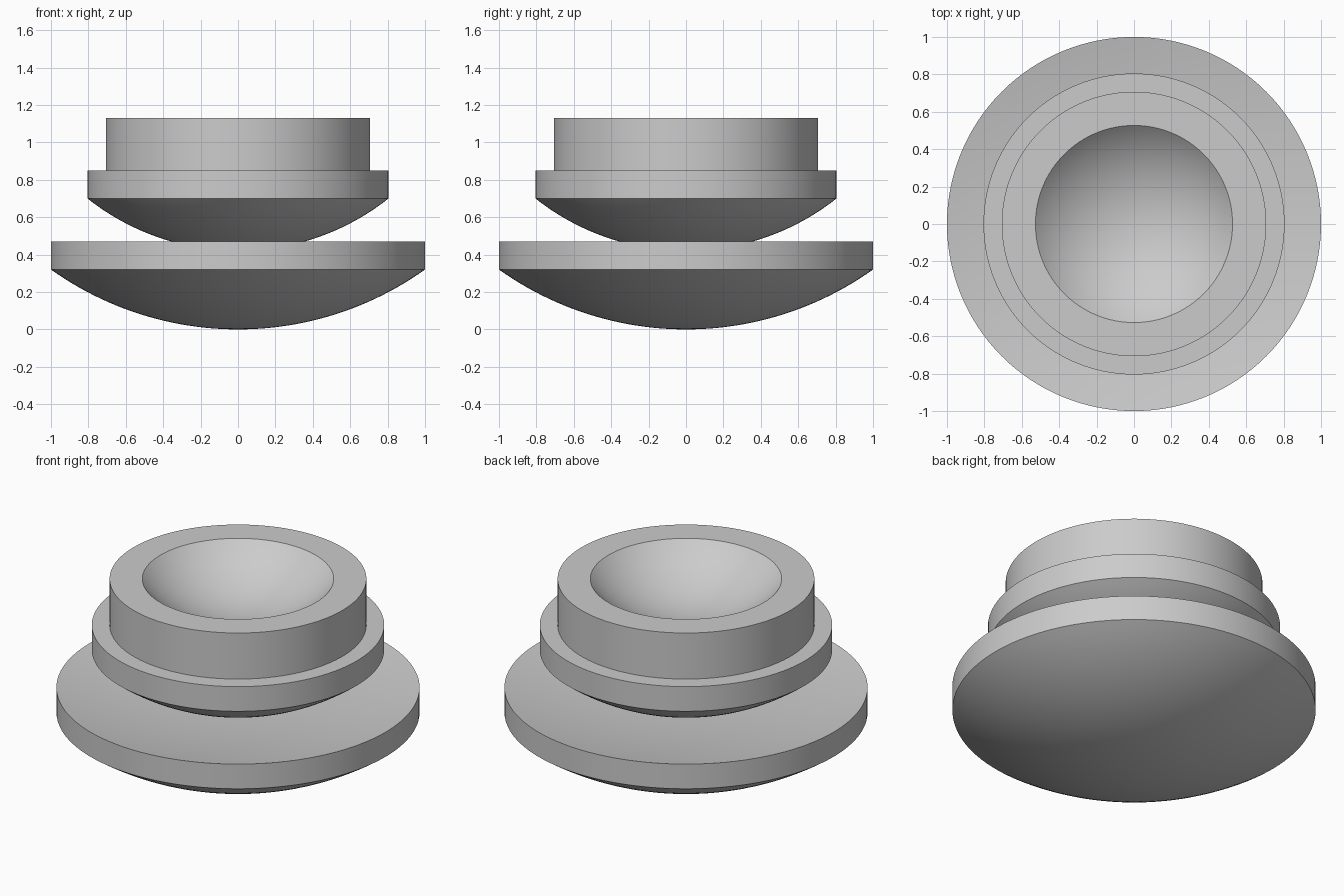
import bpy
import bmesh
import math
from mathutils import Vector

cube = bpy.data.objects.get("Cube")
if cube:
    bpy.data.objects.remove(cube, do_unlink=True)

SEGMENTS = 128

glass = bpy.data.materials.new("light_grey_glass")
glass.use_nodes = True
grey = (0.6, 0.6, 0.6, 1)
glass.diffuse_color = grey
glass.node_tree.nodes["Principled BSDF"].inputs["Base Color"].default_value = grey


def spherical_cap(radius, rim_z, sag, steps=24):
    """Profile points from the axis out to the rim of a spherical bowl."""
    if sag == 0:
        return [(0, rim_z), (radius, rim_z)]
    curve = (radius ** 2 + sag ** 2) / (2 * sag)
    angle = math.asin(radius / curve)
    base = rim_z - sag
    return [(curve * math.sin(angle * i / steps),
             base + curve * (1 - math.cos(angle * i / steps)))
            for i in range(steps + 1)]


def lens(name, bottom, top, radius):
    """Revolve a lens; bottom and top are (rim radius, rim height, sag)."""
    lower, upper = spherical_cap(*bottom), spherical_cap(*top)
    if top[0] < radius:
        upper.append((radius, top[1]))  # flat rim around the bowl
    profile = lower + upper[::-1]

    bm = bmesh.new()
    verts = [bm.verts.new((r, 0, z)) for r, z in profile]
    edges = [bm.edges.new(pair) for pair in zip(verts, verts[1:])]
    bmesh.ops.spin(bm, geom=verts + edges, cent=Vector(), axis=(0, 0, 1),
                   angle=math.tau, steps=SEGMENTS)
    bmesh.ops.remove_doubles(bm, verts=bm.verts[:], dist=0.0001)
    bmesh.ops.recalc_face_normals(bm, faces=bm.faces[:])
    mesh = bpy.data.meshes.new(name)
    bm.to_mesh(mesh)
    bm.free()
    mesh.materials.append(glass)

    obj = bpy.data.objects.new(name, mesh)
    bpy.context.collection.objects.link(obj)
    bpy.ops.object.select_all(action='DESELECT')
    obj.select_set(True)
    bpy.context.view_layer.objects.active = obj
    bpy.ops.object.shade_smooth_by_angle(angle=math.radians(30))


# Wide base lens: convex below, shallow bowl above
lens("base_lens", (1, 0.32, 0.32), (1, 0.47, 0.1), 1)
# Middle lens: convex below, flat above
lens("middle_lens", (0.805, 0.7, 0.28), (0.805, 0.85, 0), 0.805)
# Top lens: flat below, deep bowl with a flat rim above
lens("top_lens", (0.707, 0.85, 0), (0.527, 1.13, 0.22), 0.707)
